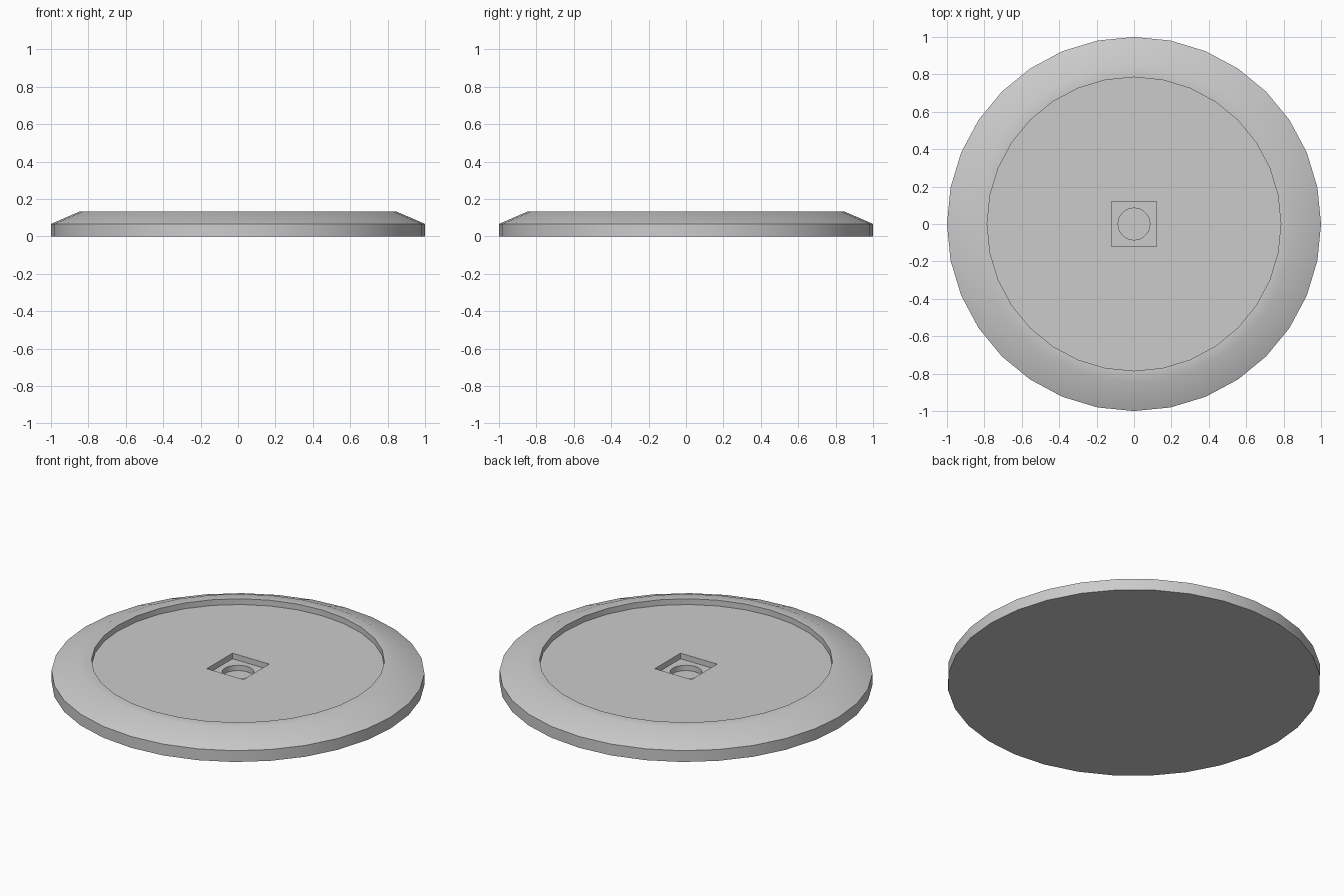
import bpy, bmesh
from math import cos, sin, tau, radians

SIDES = 32

cube = bpy.data.objects.get("Cube")
if cube:
    bpy.data.objects.remove(cube, do_unlink=True)

grey = bpy.data.materials.new("plain grey")
grey.use_nodes = True
colour = (0.6, 0.6, 0.6, 1)
grey.diffuse_color = colour
grey.node_tree.nodes["Principled BSDF"].inputs["Base Color"].default_value = colour


def ring(bm, size, z, square=False):
    """Closed loop of vertices, round or pushed out onto a square."""
    verts = []
    for i in range(SIDES):
        x, y = cos(tau * i / SIDES), sin(tau * i / SIDES)
        r = size / max(abs(x), abs(y)) if square else size
        verts.append(bm.verts.new((r * x, r * y, z)))
    return verts


# Size, height and shape of each loop, from the underside to the socket floor
loops = [
    (1.0, 0, False), (1.0, 0.067, False),            # outer wall
    (0.845, 0.134, False), (0.785, 0.134, False),    # sloped rim and lip
    (0.785, 0.1, False),                             # recessed top
    (0.12, 0.1, True), (0.12, 0.067, True),          # square socket
    (0.085, 0.067, False), (0.085, 0.035, False),    # round hole
]

bm = bmesh.new()
rings = [ring(bm, *loop) for loop in loops]
for low, high in zip(rings, rings[1:]):
    for i in range(SIDES):
        j = (i + 1) % SIDES
        bm.faces.new((low[i], low[j], high[j], high[i]))
bm.faces.new(rings[0][::-1])
bm.faces.new(rings[-1])

mesh = bpy.data.meshes.new("round_base")
bm.to_mesh(mesh)
bm.free()
mesh.materials.append(grey)
base = bpy.data.objects.new("round_base", mesh)
bpy.context.collection.objects.link(base)

# Smooth round surfaces, sharp rims
bpy.context.view_layer.objects.active = base
base.select_set(True)
bpy.ops.object.shade_smooth_by_angle(angle=radians(30))
